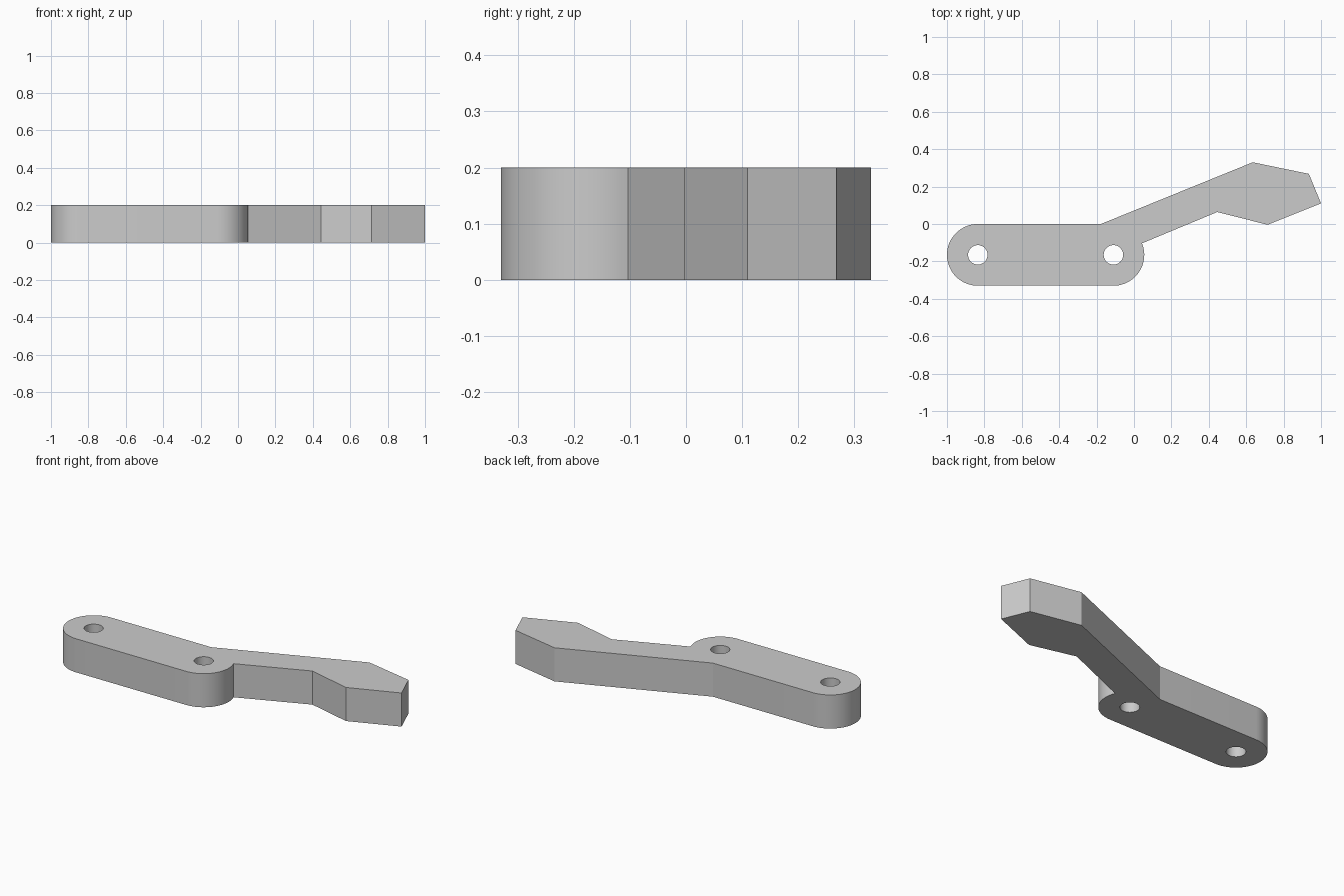
import bpy, bmesh
from math import pi, sin, cos, radians

cube = bpy.data.objects.get("Cube")
if cube:
    bpy.data.objects.remove(cube, do_unlink=True)

HEIGHT = 0.2
RADIUS = 0.165
HOLE_RADIUS = 0.052
PIVOTS = [(-0.835, -0.165), (-0.11, -0.165)]

# Plain grey material
grey = bpy.data.materials.new("plain grey")
grey.use_nodes = True
colour = (0.6, 0.6, 0.6, 1)
grey.diffuse_color = colour
grey.node_tree.nodes["Principled BSDF"].inputs["Base Color"].default_value = colour


def arc(centre, radius, start, end, steps):
    """Points along an arc, angles in degrees."""
    angles = [radians(start + (end - start) * i / steps) for i in range(steps + 1)]
    return [(centre[0] + radius * cos(a), centre[1] + radius * sin(a)) for a in angles]


def prism(name, outline, bottom, top):
    """Extrude a closed outline straight up."""
    bm = bmesh.new()
    face = bm.faces.new([bm.verts.new((x, y, bottom)) for x, y in outline])
    result = bmesh.ops.extrude_face_region(bm, geom=[face])
    raised = [v for v in result["geom"] if isinstance(v, bmesh.types.BMVert)]
    bmesh.ops.translate(bm, verts=raised, vec=(0, 0, top - bottom))
    bmesh.ops.recalc_face_normals(bm, faces=bm.faces)
    mesh = bpy.data.meshes.new(name)
    bm.to_mesh(mesh)
    bm.free()
    mesh.materials.append(grey)
    obj = bpy.data.objects.new(name, mesh)
    bpy.context.collection.objects.link(obj)
    return obj


# Lever: rounded bar, then the slanted arm with its angular tip
bar = arc(PIVOTS[0], RADIUS, 90, 270, 32) + arc(PIVOTS[1], RADIUS, -90, 22, 22)
arm = [(0.445, 0.064), (0.714, -0.004), (1.0, 0.11),
       (0.935, 0.268), (0.635, 0.33), (-0.177, 0.0)]
lever = prism("lever_arm", bar + arm, 0, HEIGHT)

# Pivot holes through the bar
bpy.context.view_layer.objects.active = lever
for centre in PIVOTS:
    cutter = prism("hole_cutter", arc(centre, HOLE_RADIUS, 0, 352.5, 47), -0.1, HEIGHT + 0.1)
    cutter.hide_render = True
    cut = lever.modifiers.new("pivot_hole", "BOOLEAN")
    cut.operation = "DIFFERENCE"
    cut.solver = "EXACT"
    cut.object = cutter
    bpy.ops.object.modifier_apply(modifier=cut.name)
    bpy.data.objects.remove(cutter, do_unlink=True)

# Smooth rounded walls, crisp corners
bpy.ops.object.select_all(action="DESELECT")
lever.select_set(True)
bpy.ops.object.shade_smooth_by_angle(angle=radians(20))
